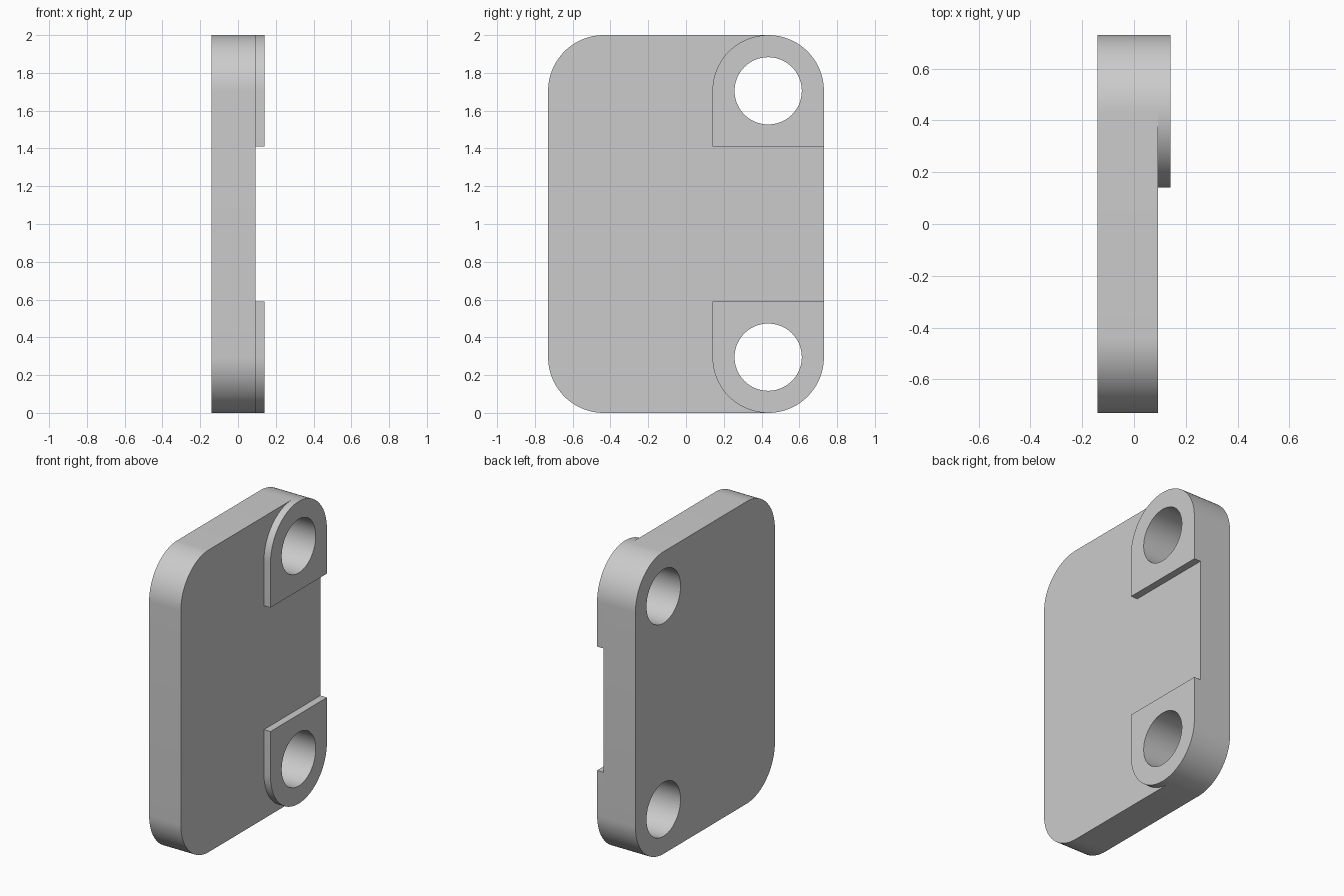
import bpy, bmesh, math

cube = bpy.data.objects.get("Cube")
if cube:
    bpy.data.objects.remove(cube, do_unlink=True)

# Main dimensions
BACK, FACE, PAD = -0.14, 0.092, 0.14
HALF_W, HEIGHT, R = 0.73, 2.0, 0.295
HOLE_R = 0.178
HOLE_Y = HALF_W - R
HOLES_Z = (R, HEIGHT - R)

grey = bpy.data.materials.new("plain grey")
grey.use_nodes = True
grey.diffuse_color = (0.6, 0.6, 0.6, 1)
grey.node_tree.nodes["Principled BSDF"].inputs["Base Color"].default_value = (0.6, 0.6, 0.6, 1)


def arc(cy, cz, start, end, steps):
    """Points on a circle of the corner radius, angles in degrees."""
    angles = [math.radians(start + (end - start) * i / steps) for i in range(steps + 1)]
    return [(cy + R * math.cos(a), cz + R * math.sin(a)) for a in angles]


def extrude_profile(name, points, x0, x1):
    """Solid made by extruding a y-z outline along x."""
    bm = bmesh.new()
    face = bm.faces.new([bm.verts.new((x0, y, z)) for y, z in points])
    moved = bmesh.ops.extrude_face_region(bm, geom=[face])["geom"]
    bmesh.ops.translate(bm, vec=(x1 - x0, 0, 0),
                        verts=[v for v in moved if isinstance(v, bmesh.types.BMVert)])
    bmesh.ops.recalc_face_normals(bm, faces=bm.faces)
    mesh = bpy.data.meshes.new(name)
    bm.to_mesh(mesh)
    bm.free()
    mesh.materials.append(grey)
    obj = bpy.data.objects.new(name, mesh)
    bpy.context.collection.objects.link(obj)
    return obj


def drill(obj, z):
    """Cut a round hole through the part along x."""
    bpy.ops.mesh.primitive_cylinder_add(vertices=96, radius=HOLE_R, depth=1,
                                        location=(0, HOLE_Y, z),
                                        rotation=(0, math.pi / 2, 0))
    cutter = bpy.context.object
    cutter.hide_render = True
    cutter.data.materials.append(grey)
    mod = obj.modifiers.new("hole", 'BOOLEAN')
    mod.operation, mod.solver, mod.object = 'DIFFERENCE', 'EXACT', cutter
    bpy.context.view_layer.objects.active = obj
    bpy.ops.object.modifier_apply(modifier=mod.name)
    bpy.data.objects.remove(cutter, do_unlink=True)


# Rounded plate with two mounting holes
low, high = HOLES_Z
outline = (arc(HOLE_Y, high, 0, 90, 24) + arc(-HOLE_Y, high, 90, 180, 24)
           + arc(-HOLE_Y, low, 180, 270, 24) + arc(HOLE_Y, low, 270, 360, 24))
plate = extrude_profile("plate", outline, BACK, FACE)
for z in HOLES_Z:
    drill(plate, z)
parts = [plate]

# Raised pads around the holes, arched outwards and square towards the middle
for name, z, sign in (("lower_pad", low, -1), ("upper_pad", high, 1)):
    inner = z - sign * R
    shape = arc(HOLE_Y, z, 0, sign * 180, 48)
    shape += [(HOLE_Y - R, inner), (HALF_W, inner)]
    pad = extrude_profile(name, shape, FACE, PAD)
    drill(pad, z)
    parts.append(pad)

# Smooth rounded walls, sharp rims
for obj in parts:
    bpy.ops.object.select_all(action='DESELECT')
    obj.select_set(True)
    bpy.context.view_layer.objects.active = obj
    bpy.ops.object.shade_smooth_by_angle(angle=math.radians(30))
